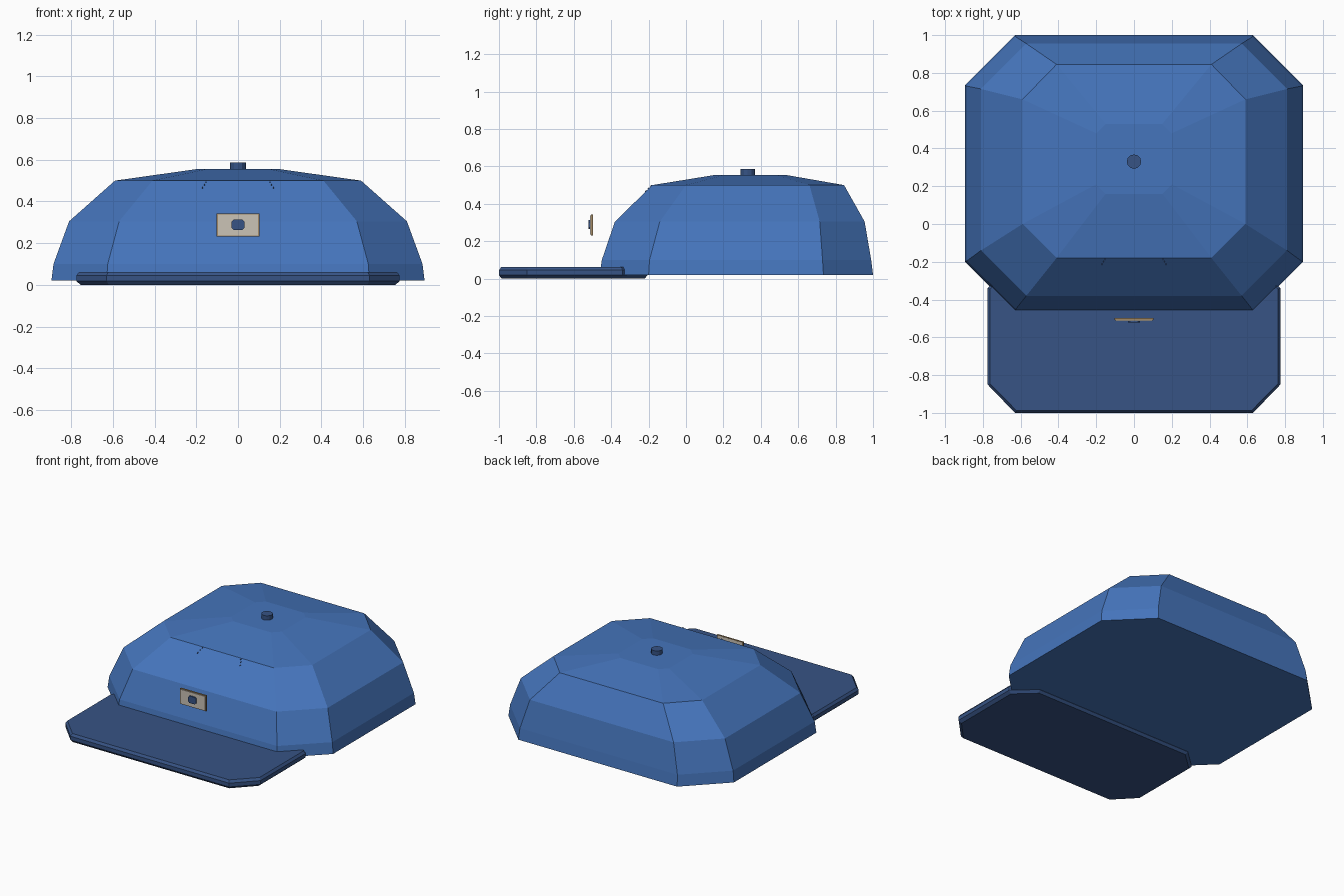
import bpy, bmesh
from mathutils import Vector

if "Cube" in bpy.data.objects:
    bpy.data.objects.remove(bpy.data.objects["Cube"])


def material(name, rgb):
    m = bpy.data.materials.new(name)
    m.diffuse_color = (*rgb, 1)
    m.use_nodes = True
    m.node_tree.nodes["Principled BSDF"].inputs["Base Color"].default_value = m.diffuse_color
    return m


BLUE = material("mid blue", (0.060, 0.178, 0.505))
NAVY = material("dark blue", (0.038, 0.088, 0.235))
CREAM = material("cream", (0.60, 0.55, 0.47))
TAN = material("tan thread", (0.36, 0.25, 0.13))


def octagon(hx, cx, y0, y1, s0, s1, z):
    """Chamfered rectangle: half width hx, front/back edge half width cx,
    y limits y0..y1, straight sides from s0 to s1."""
    return [(cx, y0, z), (hx, s0, z), (hx, s1, z), (cx, y1, z),
            (-cx, y1, z), (-hx, s1, z), (-hx, s0, z), (-cx, y0, z)]


def loft(name, rings, mat):
    """Skin a stack of octagon rings and cap both ends."""
    bm = bmesh.new()
    loops = [[bm.verts.new(p) for p in octagon(*r)] for r in rings]
    for a, b in zip(loops, loops[1:]):
        for i in range(8):
            j = (i + 1) % 8
            bm.faces.new((a[i], a[j], b[j], b[i]))
    bm.faces.new(loops[0][::-1])
    bm.faces.new(loops[-1])
    return finish(name, bm, mat)


def finish(name, bm, mat):
    bmesh.ops.recalc_face_normals(bm, faces=bm.faces)
    me = bpy.data.meshes.new(name)
    bm.to_mesh(me)
    bm.free()
    me.materials.append(mat)
    ob = bpy.data.objects.new(name, me)
    bpy.context.collection.objects.link(ob)
    return ob


def box(name, centre, size, mat, bevel=0.0):
    bm = bmesh.new()
    bmesh.ops.create_cube(bm, size=1)
    bmesh.ops.scale(bm, vec=size, verts=bm.verts)
    if bevel:
        edges = [e for e in bm.edges
                 if abs(e.verts[0].co.y - e.verts[1].co.y) > size[1] / 2]
        bmesh.ops.bevel(bm, geom=edges, offset=bevel, segments=1, affect='EDGES')
    ob = finish(name, bm, mat)
    ob.location = centre
    return ob


# Faceted crown
loft("crown", [
    (0.895, 0.63, -0.462, 1.00, -0.20, 0.735, 0.02),
    (0.885, 0.625, -0.45, 0.99, -0.195, 0.73, 0.10),
    (0.81, 0.57, -0.38, 0.955, -0.14, 0.715, 0.305),
    (0.59, 0.41, -0.18, 0.845, 0.00, 0.66, 0.50),
    (0.20, 0.15, 0.16, 0.53, 0.21, 0.48, 0.555)], BLUE)

# Flat brim with a chamfered rim
loft("brim", [
    (0.755, 0.62, -0.985, -0.22, -0.845, -0.345, 0.0),
    (0.775, 0.63, -1.00, -0.207, -0.85, -0.34, 0.018),
    (0.775, 0.63, -1.00, -0.207, -0.85, -0.34, 0.045),
    (0.762, 0.622, -0.988, -0.22, -0.845, -0.345, 0.062)], NAVY)

# Button on top
bm = bmesh.new()
bmesh.ops.create_cone(bm, cap_ends=True, segments=12, radius1=0.038,
                      radius2=0.038, depth=0.035)
finish("top_button", bm, NAVY).location = (0, 0.33, 0.5685)

# Front patch with border and emblem
box("patch_border", (0, -0.503, 0.287), (0.206, 0.010, 0.112), TAN)
box("patch", (0, -0.505, 0.287), (0.194, 0.015, 0.102), CREAM)
box("patch_emblem", (0, -0.515, 0.289), (0.062, 0.014, 0.050), NAVY, 0.010)

# Short seam stitches at the top of the front panel
for side in (-1, 1):
    for k in range(3):
        t = k / 2
        p = Vector((side * (0.153 + 0.017 * t), -0.186 - 0.028 * t, 0.495 - 0.028 * t))
        st = box("seam_stitch", p, (0.005, 0.010, 0.008), NAVY)
        st.rotation_euler = (0.78, 0, 0)
